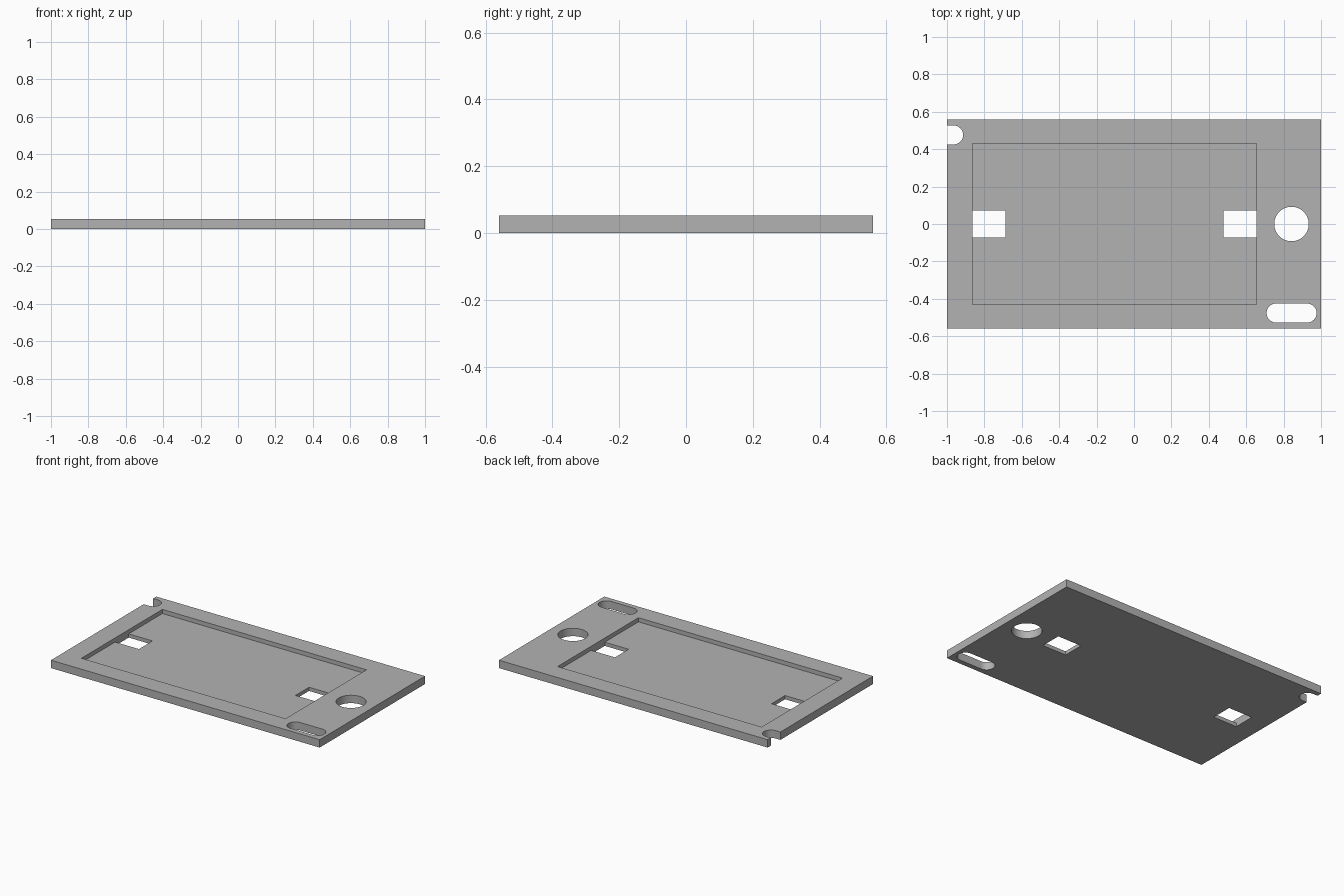
import bpy, bmesh
from math import pi, cos, sin

if "Cube" in bpy.data.objects:
    bpy.data.objects.remove(bpy.data.objects["Cube"], do_unlink=True)

THICK, FLOOR = 0.053, 0.025
LEFT, RIGHT, HALF_Y = -0.864, 0.655, 0.43   # recess limits

grey = bpy.data.materials.new("plain grey")
grey.use_nodes = True
grey.diffuse_color = (0.45, 0.45, 0.45, 1)
grey.node_tree.nodes["Principled BSDF"].inputs["Base Color"].default_value = grey.diffuse_color


def prism(name, outline, z0, z1):
    """Extrude a counter-clockwise outline from z0 to z1."""
    bm = bmesh.new()
    base = bm.faces.new([bm.verts.new((x, y, z0)) for x, y in outline])
    top = bmesh.ops.extrude_face_region(bm, geom=[base], use_keep_orig=True)["geom"]
    for v in top:
        if isinstance(v, bmesh.types.BMVert):
            v.co.z = z1
    bmesh.ops.recalc_face_normals(bm, faces=bm.faces)
    mesh = bpy.data.meshes.new(name)
    bm.to_mesh(mesh)
    bm.free()
    mesh.materials.append(grey)
    obj = bpy.data.objects.new(name, mesh)
    bpy.context.collection.objects.link(obj)
    return obj


def rectangle(x0, x1, half_y):
    return [(x0, -half_y), (x1, -half_y), (x1, half_y), (x0, half_y)]


def slot(x0, x1, y, r, steps=32):
    """Round-ended outline between two end centres; a circle if they meet."""
    points = []
    for cx, start in ((x1, -pi / 2), (x0, pi / 2)):
        count = steps if x0 == x1 else steps + 1
        points += [(cx + r * cos(start + pi * i / steps),
                    y + r * sin(start + pi * i / steps)) for i in range(count)]
    return points


# Plate
plate = prism("plate", rectangle(-1, 1, 0.56), 0, THICK)

# Openings: two windows, round hole, slot, edge notch, then the shallow recess
cutters = [
    prism("left_window", rectangle(LEFT, -0.687, 0.072), -0.1, 0.2),
    prism("right_window", rectangle(0.478, RIGHT, 0.072), -0.1, 0.2),
    prism("round_hole", slot(0.842, 0.842, 0, 0.092), -0.1, 0.2),
    prism("corner_slot", slot(0.76, 0.925, -0.476, 0.051), -0.1, 0.2),
    prism("edge_notch", slot(-1.1, -0.965, 0.476, 0.051), -0.1, 0.2),
    prism("recess", rectangle(LEFT, RIGHT, HALF_Y), FLOOR, 0.2),
]
bpy.context.view_layer.objects.active = plate
for cutter in cutters:
    cut = plate.modifiers.new(cutter.name, "BOOLEAN")
    cut.operation, cut.solver, cut.object = "DIFFERENCE", "EXACT", cutter
    bpy.ops.object.modifier_apply(modifier=cut.name)
    bpy.data.objects.remove(cutter, do_unlink=True)

bpy.ops.object.select_all(action="DESELECT")
plate.select_set(True)
bpy.ops.object.shade_smooth_by_angle(angle=pi / 6)
